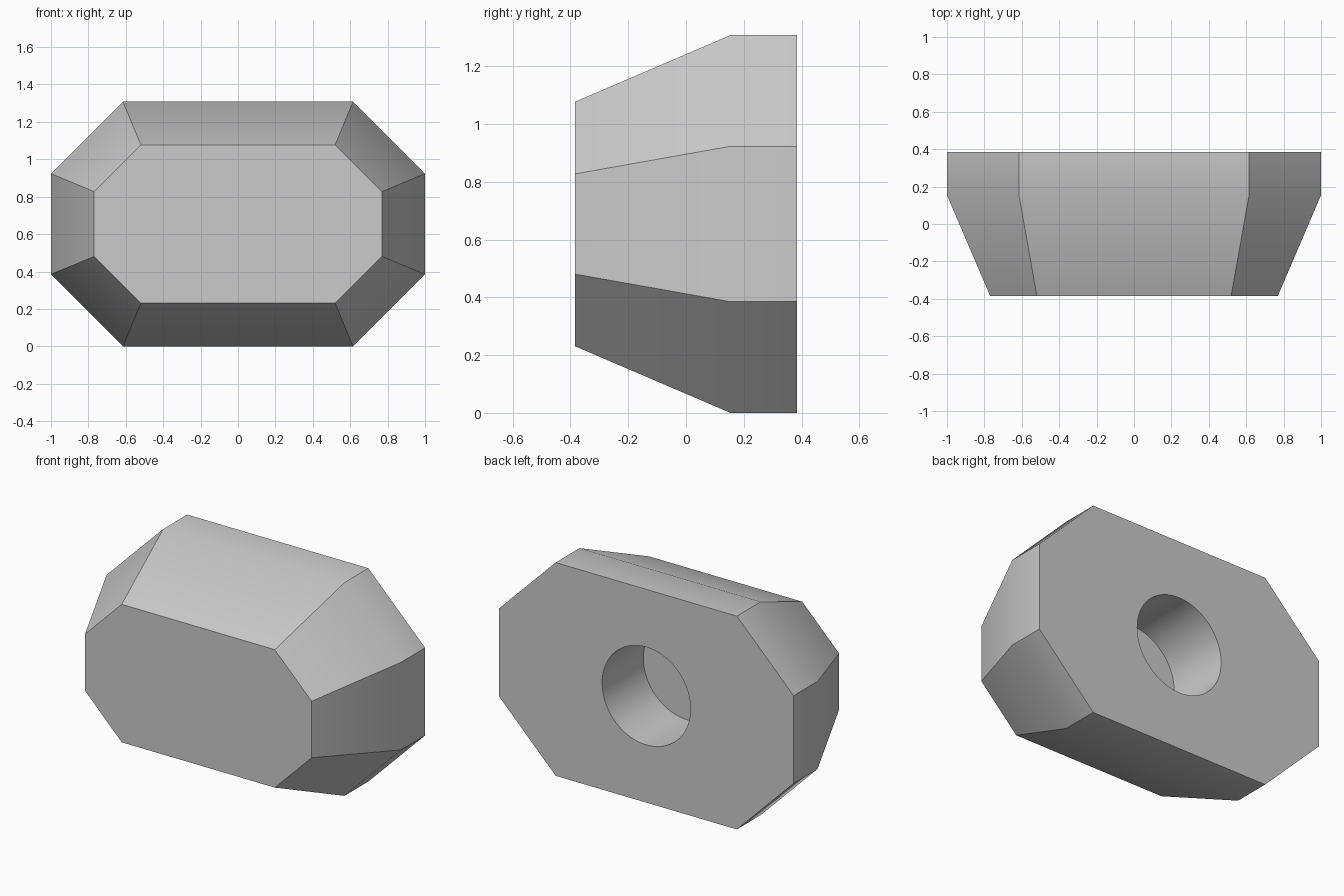
import bpy, bmesh
from math import radians, sqrt
from mathutils import Matrix

cube = bpy.data.objects.get("Cube")
if cube:
    bpy.data.objects.remove(cube, do_unlink=True)

HALF_W, HEIGHT, HALF_D = 1.0, 1.308, 0.385
CORNER, INSET, RIM = 0.385, 0.231, 0.231
HOLE_R, HOLE_DEPTH = 0.3, 0.4
MID_Z = HEIGHT / 2

# Plain grey material
grey = bpy.data.materials.new("plain grey")
grey.use_nodes = True
colour = (0.6, 0.6, 0.6, 1)
grey.diffuse_color = colour
grey.node_tree.nodes["Principled BSDF"].inputs["Base Color"].default_value = colour


def new_object(name, bm):
    bmesh.ops.recalc_face_normals(bm, faces=bm.faces)
    mesh = bpy.data.meshes.new(name)
    bm.to_mesh(mesh)
    bm.free()
    mesh.materials.append(grey)
    obj = bpy.data.objects.new(name, mesh)
    bpy.context.collection.objects.link(obj)
    return obj


def octagon(bm, y, inset):
    """Rectangle with cut corners, offset evenly inwards."""
    w, h = HALF_W - inset, MID_Z - inset
    c = CORNER - inset * (2 - sqrt(2))
    quarter = [(w, h - c), (w - c, h)]
    half = quarter + [(-x, z) for x, z in reversed(quarter)]
    outline = half + [(-x, -z) for x, z in half]
    return [bm.verts.new((x, y, MID_Z + z)) for x, z in outline]


# Knob body: straight rim at the back, tapering to a flat front
bm = bmesh.new()
rings = [octagon(bm, HALF_D, 0), octagon(bm, HALF_D - RIM, 0),
         octagon(bm, -HALF_D, INSET)]
for a, b in zip(rings, rings[1:]):
    for i in range(8):
        j = (i + 1) % 8
        bm.faces.new((a[i], a[j], b[j], b[i]))
bm.faces.new(rings[0])
bm.faces.new(rings[-1])
body = new_object("knob_body", bm)

# Round blind hole in the back
bm = bmesh.new()
bmesh.ops.create_cone(bm, cap_ends=True, segments=64, radius1=HOLE_R,
                      radius2=HOLE_R, depth=2 * HOLE_DEPTH,
                      matrix=Matrix.Translation((0, HALF_D, MID_Z))
                      @ Matrix.Rotation(radians(90), 4, "X"))
cutter = new_object("hole_cutter", bm)

bpy.ops.object.select_all(action="DESELECT")
body.select_set(True)
bpy.context.view_layer.objects.active = body
cut = body.modifiers.new("back_hole", "BOOLEAN")
cut.object = cutter
cut.operation = "DIFFERENCE"
cut.solver = "EXACT"
bpy.ops.object.modifier_apply(modifier=cut.name)
bpy.data.objects.remove(cutter, do_unlink=True)

# Soft transition from rim to taper, crisp corners elsewhere
bpy.ops.object.shade_smooth_by_angle(angle=radians(30))
